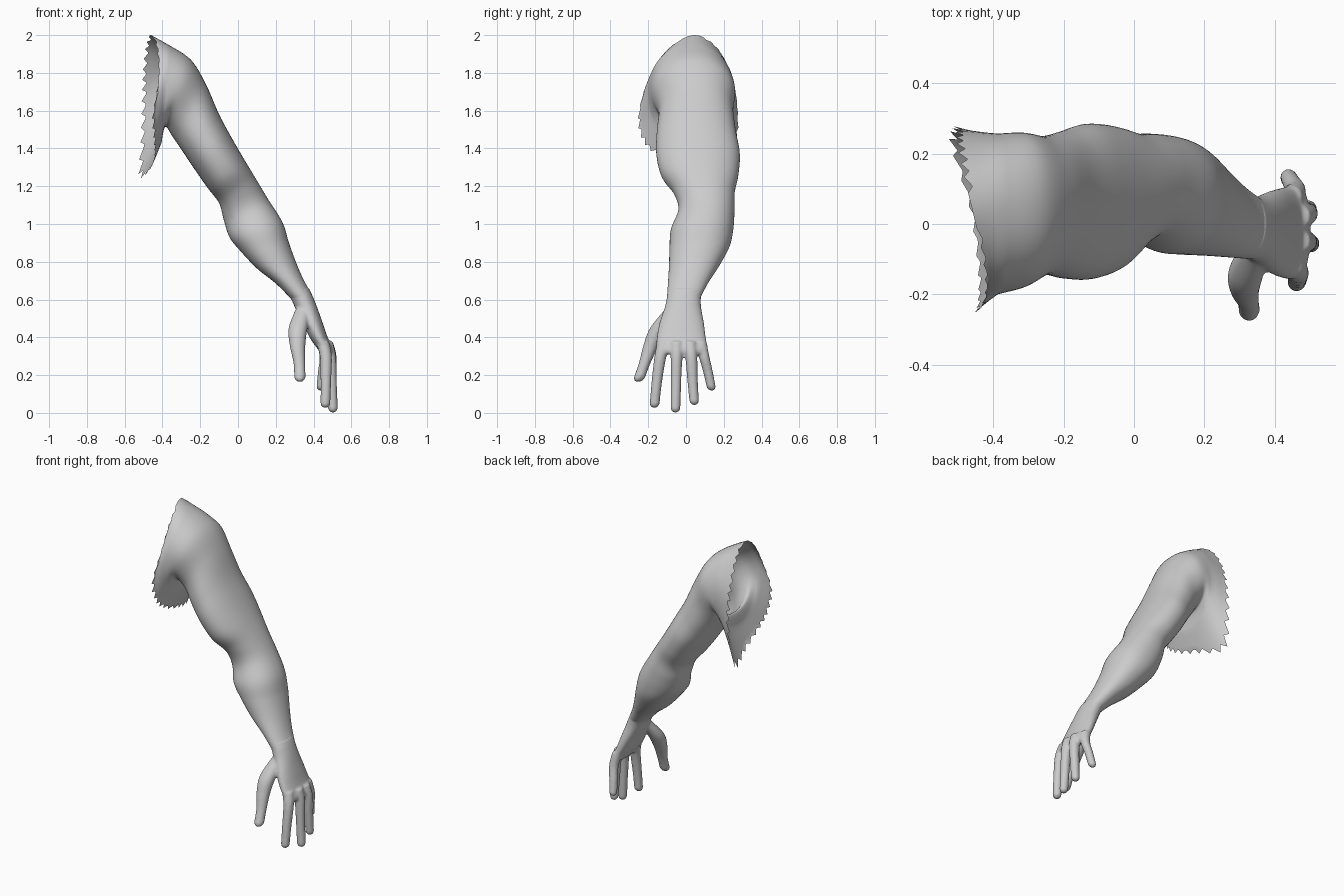
import bpy, bmesh, math, random

if "Cube" in bpy.data.objects:
    bpy.data.objects.remove(bpy.data.objects["Cube"])

random.seed(4)
N = 64  # points around each ring


def spline(pts, steps, closed=False):
    """Catmull-Rom through tuples of any length."""
    n, out = len(pts), []
    for i in range(n if closed else n - 1):
        if closed:
            a, b, c, d = (pts[(i + k) % n] for k in (-1, 0, 1, 2))
        else:
            a, b, c, d = (pts[min(max(i + k, 0), n - 1)] for k in (-1, 0, 1, 2))
        for s in range(steps):
            t = s / steps
            out.append(tuple(0.5 * (2 * q + (r - p) * t + (2 * p - 5 * q + 4 * r - u) * t * t
                                    + (3 * q - p - 3 * r + u) * t ** 3)
                             for p, q, r, u in zip(a, b, c, d)))
    if not closed:
        out.append(tuple(pts[-1]))
    return out


def section_ring(s, power=2.15):
    """Ring from upper (x,z), lower (x,z) and the y range."""
    ux, uz, lx, lz, y0, y1 = s
    ring = []
    for k in range(N):
        a = 2 * math.pi * k / N
        c, v = (math.copysign(abs(f) ** (2 / power), f) for f in (math.cos(a), math.sin(a)))
        ring.append(((ux + lx) / 2 + c * (ux - lx) / 2, (y0 + y1) / 2 + v * (y1 - y0) / 2,
                     (uz + lz) / 2 + c * (uz - lz) / 2))
    return ring


def loft(bm, rings, caps=False):
    rows = [[bm.verts.new(p) for p in r] for r in rings]
    n = len(rows[0])
    for a, b in zip(rows, rows[1:]):
        for k in range(n):
            bm.faces.new((a[k], a[(k + 1) % n], b[(k + 1) % n], b[k]))
    if caps:
        bm.faces.new(rows[0])
        bm.faces.new(rows[-1])


def finish(name, bm):
    bmesh.ops.recalc_face_normals(bm, faces=bm.faces)
    me = bpy.data.meshes.new(name)
    bm.to_mesh(me)
    bm.free()
    ob = bpy.data.objects.new(name, me)
    bpy.context.collection.objects.link(ob)
    me.shade_smooth()
    return ob


def finger(bm, pts):
    """Tube through (x, y, z, radius) with a rounded tip."""
    rings, path = [], spline(pts, 12)
    tip = path[-1]
    for x, y, z, r in path:
        d = (z - tip[2]) / tip[3]
        if d < 1:
            r *= math.sqrt(max(1 - (1 - d) ** 2, 0.02))
        rings.append([(x + r * math.cos(k * math.pi / 10), y + r * math.sin(k * math.pi / 10), z)
                      for k in range(20)])
    loft(bm, rings, True)


# Arm sections: upper x,z / lower x,z / y range, shoulder to wrist
arm = [(-0.37, 1.95, -0.405, 1.43, -0.20, 0.257),
       (-0.25, 1.87, -0.385, 1.515, -0.18, 0.26),
       (-0.17, 1.74, -0.345, 1.46, -0.145, 0.25),
       (-0.10, 1.58, -0.29, 1.38, -0.155, 0.265),
       (-0.03, 1.45, -0.23, 1.29, -0.157, 0.285),
       (0.04, 1.33, -0.16, 1.19, -0.13, 0.277),
       (0.10, 1.23, -0.10, 1.11, -0.065, 0.258),
       (0.16, 1.13, -0.075, 1.02, -0.04, 0.257),
       (0.235, 1.01, -0.045, 0.93, -0.08, 0.25),
       (0.27, 0.90, 0.01, 0.86, -0.087, 0.23),
       (0.31, 0.79, 0.10, 0.765, -0.09, 0.175),
       (0.35, 0.70, 0.20, 0.685, -0.095, 0.12),
       (0.39, 0.63, 0.28, 0.605, -0.10, 0.08)]

# Torn torso rim, from the top round the back, armpit side and chest
rim = [(-0.46, 0.04, 2.0), (-0.49, 0.16, 1.94), (-0.505, 0.235, 1.80), (-0.51, 0.27, 1.65),
       (-0.515, 0.275, 1.46), (-0.525, 0.23, 1.25), (-0.47, 0.05, 1.28), (-0.445, -0.13, 1.35),
       (-0.445, -0.225, 1.43), (-0.455, -0.255, 1.56), (-0.425, -0.205, 1.75), (-0.43, -0.10, 1.92)]
fine = spline(rim, 16, True)
rim_ring = [fine[k * len(fine) // N] for k in range(N)]
rings = [section_ring(s) for s in spline(arm, 6)]
first, second = rings[0], rings[3]
blend = []
for j in range(5):
    t = 1 - j / 5
    row = []
    for k, (p, q, m) in enumerate(zip(rim_ring, first, second)):
        # curve leaves the shoulder along its own slope, then bends to the rim
        f = [q[i] + (q[i] - m[i]) * 0.5 * t * (1 - t) + (p[i] - q[i]) * t for i in range(3)]
        if j == 0 and 2 < k < N - 2 and k % 2:
            w = random.uniform(0.15, 0.32)
            f = [f[i] + (q[i] - f[i]) * w for i in range(3)]
        row.append(f)
    blend.append(row)
bm = bmesh.new()
loft(bm, blend + rings)
finish("arm", bm)

# Hand: palm and digits fused into one skin
bm = bmesh.new()
palm = [(0.372, 0.665, 0.245, 0.65, -0.094, 0.095),
        arm[-1],
        (0.415, 0.57, 0.305, 0.55, -0.112, 0.08),
        (0.447, 0.48, 0.345, 0.47, -0.14, 0.095),
        (0.475, 0.40, 0.385, 0.39, -0.155, 0.105),
        (0.50, 0.345, 0.425, 0.335, -0.155, 0.115),
        (0.50, 0.315, 0.445, 0.31, -0.14, 0.10)]
loft(bm, [section_ring(s) for s in spline(palm, 5)], True)
digits = [
    # thumb
    [(0.345, -0.07, 0.55, 0.04), (0.318, -0.14, 0.45, 0.05), (0.315, -0.183, 0.36, 0.042),
     (0.325, -0.22, 0.26, 0.031), (0.328, -0.255, 0.163, 0.031)],
    # index, middle, ring, little
    [(0.445, -0.115, 0.38, 0.036), (0.465, -0.135, 0.30, 0.032),
     (0.465, -0.155, 0.16, 0.028), (0.462, -0.168, 0.025, 0.026)],
    [(0.465, -0.05, 0.38, 0.036), (0.487, -0.05, 0.30, 0.032),
     (0.495, -0.053, 0.17, 0.028), (0.503, -0.056, 0.0, 0.026)],
    [(0.465, 0.02, 0.38, 0.036), (0.49, 0.028, 0.30, 0.032),
     (0.493, 0.035, 0.17, 0.028), (0.495, 0.045, 0.04, 0.025)],
    [(0.445, 0.075, 0.38, 0.034), (0.46, 0.095, 0.30, 0.029),
     (0.448, 0.118, 0.21, 0.026), (0.437, 0.137, 0.117, 0.024)],
]
for d in digits:
    finger(bm, d)
hand = finish("hand", bm)
remesh = hand.modifiers.new("fuse", 'REMESH')
remesh.mode, remesh.voxel_size, remesh.use_smooth_shade = 'VOXEL', 0.007, True
smooth = hand.modifiers.new("soften", 'SMOOTH')
smooth.factor, smooth.iterations = 0.5, 6
bpy.context.view_layer.objects.active = hand
hand.select_set(True)
for m in ("fuse", "soften"):
    bpy.ops.object.modifier_apply(modifier=m)
